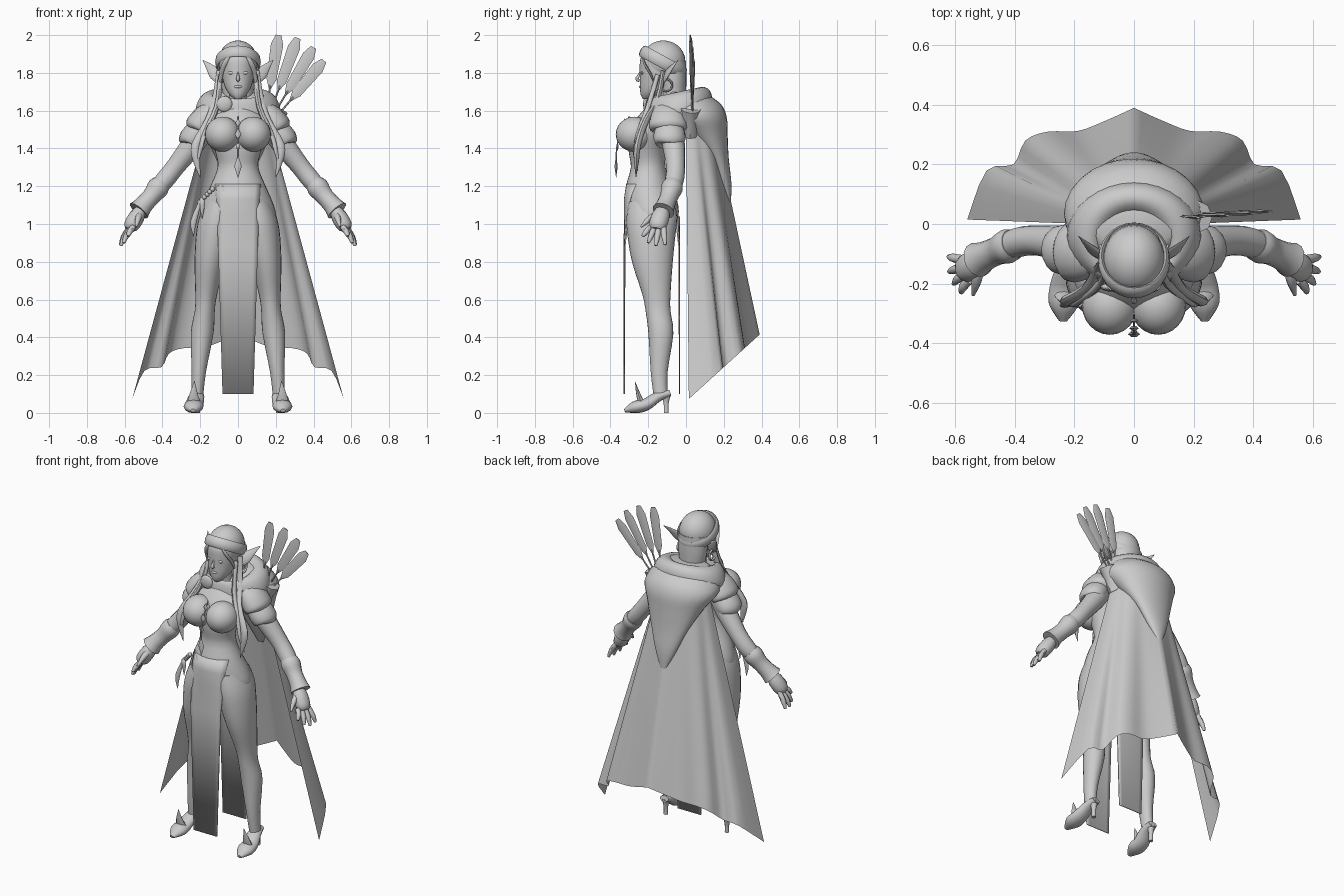
import bpy, bmesh, math
from mathutils import Vector, Matrix

mat = bpy.data.materials.new("clay grey")
mat.diffuse_color = (0.6, 0.6, 0.6, 1)


def finish(name, bm, mirror=False, thick=0, angle=45):
    bmesh.ops.recalc_face_normals(bm, faces=bm.faces)
    me = bpy.data.meshes.new(name)
    bm.to_mesh(me)
    bm.free()
    me.materials.append(mat)
    for p in me.polygons:
        p.use_smooth = True
    me.set_sharp_from_angle(angle=math.radians(angle))
    ob = bpy.data.objects.new(name, me)
    bpy.context.collection.objects.link(ob)
    if thick:
        s = ob.modifiers.new("thickness", 'SOLIDIFY')
        s.thickness, s.offset = thick, 0
    if mirror:
        m = ob.modifiers.new("mirror", 'MIRROR')
        m.use_mirror_merge = False
    return ob


def spline(keys, steps):
    """Catmull-Rom interpolation of key tuples."""
    ks = [Vector(k) for k in keys]
    out = []
    for i in range(len(ks) - 1):
        a, b, c, d = ks[max(i - 1, 0)], ks[i], ks[i + 1], ks[min(i + 2, len(ks) - 1)]
        for s in range(steps):
            t = s / steps
            out.append(0.5 * (2 * b + (c - a) * t + (2 * a - 5 * b + 4 * c - d) * t * t
                              + (3 * b - a - 3 * c + d) * t ** 3))
    return out + [ks[-1]]


def skin(bm, rings, closed=True):
    vs = [[bm.verts.new(p) for p in r] for r in rings]
    n = len(vs[0])
    for r, q in zip(vs, vs[1:]):
        for i in range(n if closed else n - 1):
            j = (i + 1) % n
            bm.faces.new((r[i], r[j], q[j], q[i]))
    if closed:
        bm.faces.new(vs[0])
        bm.faces.new(vs[-1])


def loft(name, keys, n=24, steps=3, tilt=0, **kw):
    """Horizontal ellipses: z, centre x, centre y, half width, half depth."""
    rings = []
    for z, cx, cy, rx, ry in spline(keys, steps):
        ring = []
        for i in range(n):
            a = math.tau * i / n
            dy = ry * math.sin(a)
            ring.append((cx + rx * math.cos(a), cy + dy, z + tilt * dy))
        rings.append(ring)
    bm = bmesh.new()
    skin(bm, rings)
    return finish(name, bm, **kw)


def tube(name, keys, n=12, steps=3, flat=1, ref=(0, 1, 0), **kw):
    """Sweep along x, y, z, radius; flat scales the section along ref."""
    pts = spline(keys, steps)
    rings = []
    for i, k in enumerate(pts):
        d = Vector(pts[min(i + 1, len(pts) - 1)][:3]) - Vector(pts[max(i - 1, 0)][:3])
        d.normalize()
        b = Vector(ref) - d * d.dot(Vector(ref))
        b.normalize()
        a = d.cross(b)
        r = max(k[3], 0.001)
        rings.append([Vector(k[:3]) + r * (math.cos(t) * a + flat * math.sin(t) * b)
                      for t in (math.tau * j / n for j in range(n))])
    bm = bmesh.new()
    skin(bm, rings)
    return finish(name, bm, **kw)


def ball(name, c, s, seg=20, **kw):
    bm = bmesh.new()
    bmesh.ops.create_uvsphere(bm, u_segments=seg, v_segments=max(seg // 2, 4), radius=1,
                              matrix=Matrix.Translation(c) @ Matrix.Diagonal((*s, 1)))
    return finish(name, bm, **kw)


def hoop(name, c, major, rx, rz, rot, **kw):
    """Ring with an elliptical section."""
    bm = bmesh.new()
    n, m = 28, 8
    vs = [[bm.verts.new(((major + rx * math.cos(b)) * math.cos(a),
                         (major + rx * math.cos(b)) * math.sin(a), rz * math.sin(b)))
           for b in (math.tau * j / m for j in range(m))]
          for a in (math.tau * i / n for i in range(n))]
    for i in range(n):
        for j in range(m):
            p, q = vs[i], vs[(i + 1) % n]
            bm.faces.new((p[j], q[j], q[(j + 1) % m], p[(j + 1) % m]))
    bmesh.ops.transform(bm, matrix=Matrix.Translation(c) @ rot, verts=bm.verts)
    return finish(name, bm, **kw)


# Torso and legs
loft("torso", [(.88, 0, -.175, .12, .07), (.95, 0, -.178, .175, .105), (1.04, 0, -.178, .202, .138),
               (1.12, 0, -.185, .182, .139), (1.2, 0, -.2, .147, .118), (1.3, 0, -.2, .108, .092),
               (1.38, 0, -.205, .12, .098), (1.46, 0, -.195, .15, .11), (1.54, 0, -.16, .16, .115),
               (1.61, 0, -.13, .1, .09)], n=32)
ball("bust", (.081, -.272, 1.475), (.094, .1, .093), 24, mirror=True)
loft("leg", [(.1, .215, -.135, .032, .038), (.22, .207, -.142, .038, .045), (.42, .19, -.133, .06, .066),
             (.54, .176, -.148, .053, .066), (.63, .168, -.157, .058, .075), (.8, .148, -.178, .082, .108),
             (.95, .122, -.183, .1, .128), (1.04, .107, -.18, .097, .134), (1.12, .09, -.185, .08, .12)],
     mirror=True)

# High heeled shoes
tube("shoe", [(.213, -.085, .105, .028), (.22, -.15, .085, .042), (.232, -.21, .045, .05),
              (.236, -.27, .03, .05), (.238, -.325, .012, .014)], ref=(0, 0, 1), flat=.65, mirror=True)
loft("shoe_heel", [(0, .215, -.105, .013, .013), (.05, .215, -.105, .013, .014),
                   (.1, .215, -.105, .024, .026)], n=10, mirror=True)
tube("shoe_flap", [(.232, -.225, .03, .042), (.235, -.25, .09, .025), (.23, -.27, .168, .001)],
     flat=.5, n=8, mirror=True)

# Arms, bracers and hands
tube("arm", [(.17, -.08, 1.52, .06), (.24, -.066, 1.42, .06), (.33, -.055, 1.305, .05),
             (.39, -.062, 1.23, .05), (.45, -.085, 1.165, .04), (.51, -.115, 1.08, .027)],
     n=16, mirror=True)
tube("bracer", [(.405, -.066, 1.215, .05), (.425, -.075, 1.19, .058), (.46, -.09, 1.145, .048),
                (.5, -.108, 1.1, .05), (.525, -.12, 1.07, .06)], n=14, mirror=True)
tube("palm", [(.505, -.115, 1.09, .025), (.535, -.135, 1.04, .042), (.565, -.15, .99, .04),
              (.575, -.155, .97, .025)], flat=1.15, mirror=True)
tips = [(.622, -.11, .89), (.62, -.16, .885), (.605, -.2, .9), (.58, -.23, .935)]
for i, t in enumerate(tips):
    base = Vector((.572 - .006 * i, -.12 - .023 * i, .985))
    mid = base.lerp(Vector(t), .55) + Vector((.006, 0, 0))
    tube(f"finger_{i + 1}", [(*base, .015), (*mid, .015), (*t, .008)], n=8, mirror=True)
tube("thumb", [(.52, -.135, 1.06, .018), (.528, -.19, 1.03, .017), (.54, -.238, .985, .006)],
     n=8, ref=(1, 0, 0), mirror=True)

# Head and face
tube("neck", [(0, -.11, 1.55, .055), (0, -.125, 1.64, .045), (0, -.14, 1.74, .045)], n=16)
loft("head", [(1.663, 0, -.205, .02, .025), (1.685, 0, -.19, .045, .05), (1.72, 0, -.17, .067, .074),
              (1.77, 0, -.152, .083, .092), (1.82, 0, -.145, .09, .1), (1.88, 0, -.14, .09, .1),
              (1.93, 0, -.14, .05, .06)])
tube("nose", [(0, -.243, 1.805, .003), (0, -.252, 1.785, .007), (0, -.259, 1.767, .01),
              (0, -.246, 1.757, .006)], n=8)
ball("lips", (0, -.241, 1.727), (.022, .008, .008), 12)
ball("eye", (.036, -.232, 1.8), (.018, .008, .009), 12, mirror=True)
tube("ear", [(.08, -.125, 1.755, .026), (.12, -.1, 1.795, .034), (.155, -.07, 1.835, .018),
             (.187, -.04, 1.868, .001)], flat=.3, mirror=True)
hoop("earring", (.112, -.106, 1.735), .032, .006, .006, Matrix.Rotation(math.pi / 2, 4, 'Y'), mirror=True)

# Hair and headband
ball("hair_cap", (0, -.12, 1.86), (.104, .117, .112), 28)
loft("back_hair", [(1.56, 0, -.06, .07, .06), (1.68, 0, -.065, .08, .065), (1.76, 0, -.068, .09, .07),
                   (1.86, 0, -.08, .092, .08)])
hoop("headband", (0, -.122, 1.857), .114, .012, .032,
     Matrix.Rotation(-.5, 4, 'X') @ Matrix.Diagonal((.96, 1.08, 1, 1)))
tube("fringe", [(.045, -.228, 1.89, .006), (.07, -.22, 1.85, .013), (.09, -.185, 1.79, .012),
                (.096, -.16, 1.72, .002)], flat=.5, n=8, mirror=True)
tube("long_lock", [(.098, -.12, 1.81, .016), (.118, -.15, 1.66, .02), (.155, -.215, 1.54, .024),
                   (.222, -.255, 1.42, .024), (.22, -.262, 1.34, .02), (.2, -.265, 1.245, .001)],
     flat=.7, n=8, mirror=True)
tube("thin_lock", [(.093, -.15, 1.79, .012), (.112, -.2, 1.62, .014), (.175, -.25, 1.48, .014),
                   (.205, -.27, 1.37, .01), (.225, -.255, 1.28, .001)], n=8, mirror=True)

# Cowl, hanging hood and shoulder caps
loft("cowl", [(1.6, 0, -.08, .09, .1), (1.665, 0, -.075, .11, .115), (1.695, 0, -.06, .15, .14),
              (1.67, 0, -.045, .2, .17), (1.6, 0, -.04, .225, .18), (1.545, 0, -.055, .2, .15)],
     n=32, tilt=.22)
loft("hood", [(1.7, 0, 0, .13, .09), (1.64, 0, .015, .2, .165), (1.57, 0, .035, .235, .18),
              (1.48, 0, .1, .185, .12), (1.35, 0, .168, .122, .058), (1.22, 0, .204, .07, .036),
              (1.11, 0, .228, .018, .01)], n=28)
tube("shoulder_cap", [(.11, -.095, 1.62, .05), (.17, -.095, 1.565, .07), (.21, -.095, 1.51, .074),
                      (.216, -.095, 1.5, .055)], n=16, flat=1.35, mirror=True)
tube("sleeve_puff", [(.17, -.09, 1.54, .055), (.222, -.088, 1.475, .07), (.255, -.085, 1.435, .066),
                     (.26, -.085, 1.425, .048)], n=16, flat=1.2, mirror=True)
ball("brooch", (-.072, -.212, 1.635), (.042, .015, .042), 16)

# Scalloped cape, hem rising towards the back
hem = spline([(0, .39), (.1, .345), (.19, .312), (.29, .31), (.365, .28), (.405, .2), (.495, .18),
              (.56, .015)], 3)
half = []
for i, (x, y) in enumerate(hem):
    a = i / (len(hem) - 1) * math.pi / 2
    half.append((Vector((.165 * math.sin(a), .15 * math.cos(a), 1.53)), Vector((x, y, .06 + .91 * y))))
flip = Vector((-1, 1, 1))
cols = [(a * flip, b * flip) for a, b in half[:0:-1]] + half
bm = bmesh.new()
skin(bm, [[a.lerp(b, t / 10) for a, b in cols] for t in range(11)], closed=False)
finish("cape", bm, angle=80)

# Long cloth panels, wrapped to the hips at the top then hanging flat
# rows: height, half width, hip half width, hip half depth
rows = [(1.21, .12, .147, .122), (1.13, .115, .182, .134), (1.04, .11, .21, .146),
        (.88, .105, .5, .147), (.1, .082, 2, .147)]
for name, side, cy, skip in (("front_panel", -1, -.18, 0), ("back_panel", 1, -.181, 2)):
    bm = bmesh.new()
    skin(bm, [[(w * u / 4, cy + side * (d * math.sqrt(1 - (w * u / 4 / rx) ** 2) + .012 * (z > 1.1)), z)
               for u in range(-4, 5)] for z, w, rx, d in rows[skip:]], closed=False)
    finish(name, bm, thick=.006)

# Quiver mouth and arrows
tube("quiver", [(.15, .02, 1.47, .045), (.19, .02, 1.56, .047), (.215, .025, 1.61, .054)], n=8, steps=1)
nock = Vector((.13, .03, 1.48))
for i, (x, z) in enumerate([(.215, 2.0), (.315, 1.985), (.4, 1.935), (.455, 1.865)]):
    tip = Vector((x, .022 + .007 * i, z))
    at = lambda t, r: (*nock.lerp(tip, t), r)
    tube(f"arrow_shaft_{i + 1}", [at(0, .005), at(.5, .005)], n=6, steps=1)
    tube(f"arrow_vane_{i + 1}", [at(.45, .005), at(.55, .026), at(.9, .033), at(1, .016)],
         n=4, steps=1, flat=.2)

# Bust pendant and hip charms
for i, (z, y, r, h) in enumerate([(1.535, -.325, .014, .025), (1.475, -.35, .016, .032),
                                  (1.41, -.362, .012, .025), (1.305, -.37, .02, .06)]):
    tube(f"pendant_gem_{i + 1}", [(0, y, z + h, .001), (0, y, z, r), (0, y, z - h, .001)],
         n=6, steps=1, flat=.5)
tube("pendant_chain", [(0, -.3, 1.57, .004), (0, -.36, 1.44, .004), (0, -.37, 1.34, .004)], n=6)
for i in range(6):
    t = i / 5
    ball(f"hip_bead_{i + 1}", (-.135 - .07 * t, -.29 + .035 * t, 1.185 - .07 * t), (.014,) * 3, 10)
for i, (x, z) in enumerate([(-.19, 1.03), (-.235, .935)]):
    tube(f"hip_tassel_{i + 1}", [(-.195, -.27, 1.13, .006), (x, -.272, z + .08, .016), (x, -.27, z, .001)],
         n=8, flat=.6)
